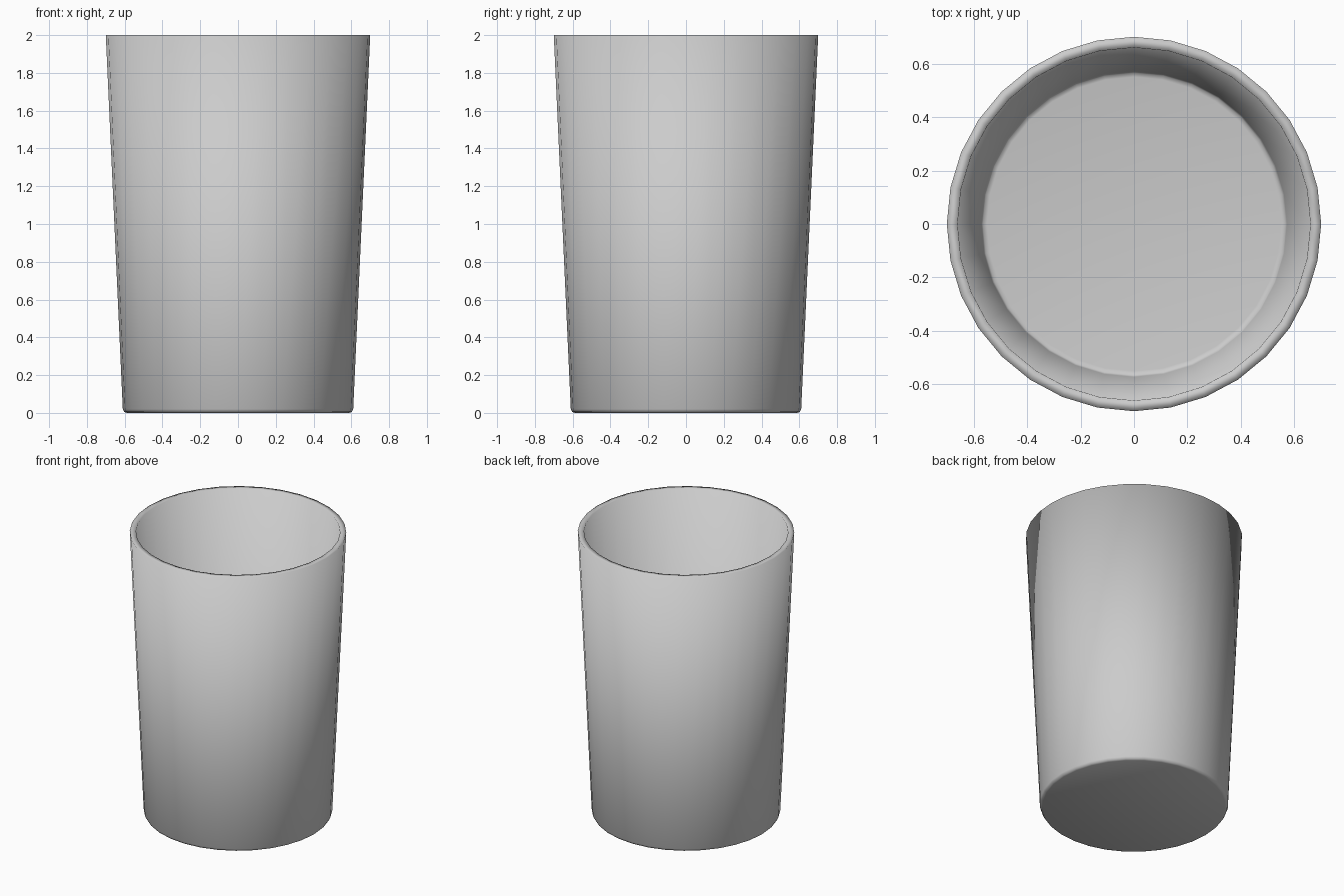
import bpy, bmesh
from math import sin, cos, tau

if "Cube" in bpy.data.objects:
    bpy.data.objects.remove(bpy.data.objects["Cube"])

SIDES = 32
# Profile (radius, height): underside, rounded foot, outer wall, rim, inner wall, floor
profile = [(0.59, 0.0), (0.603, 0.006), (0.61, 0.02), (0.70, 2.0),
           (0.66, 2.0), (0.572, 0.055), (0.565, 0.043), (0.55, 0.04)]

bm = bmesh.new()
rings = [[bm.verts.new((r * cos(tau * i / SIDES), r * sin(tau * i / SIDES), z))
          for i in range(SIDES)] for r, z in profile]

# Walls between neighbouring rings
for a, b in zip(rings, rings[1:]):
    for i in range(SIDES):
        j = (i + 1) % SIDES
        bm.faces.new((a[i], a[j], b[j], b[i]))

# Underside and inner floor
bm.faces.new(rings[0][::-1])
bm.faces.new(rings[-1])

# Smooth all round, so the rim and floor blend softly
for f in bm.faces:
    f.smooth = True
bmesh.ops.recalc_face_normals(bm, faces=bm.faces)

mesh = bpy.data.meshes.new("cup")
bm.to_mesh(mesh)
bm.free()
bpy.context.collection.objects.link(bpy.data.objects.new("cup", mesh))
